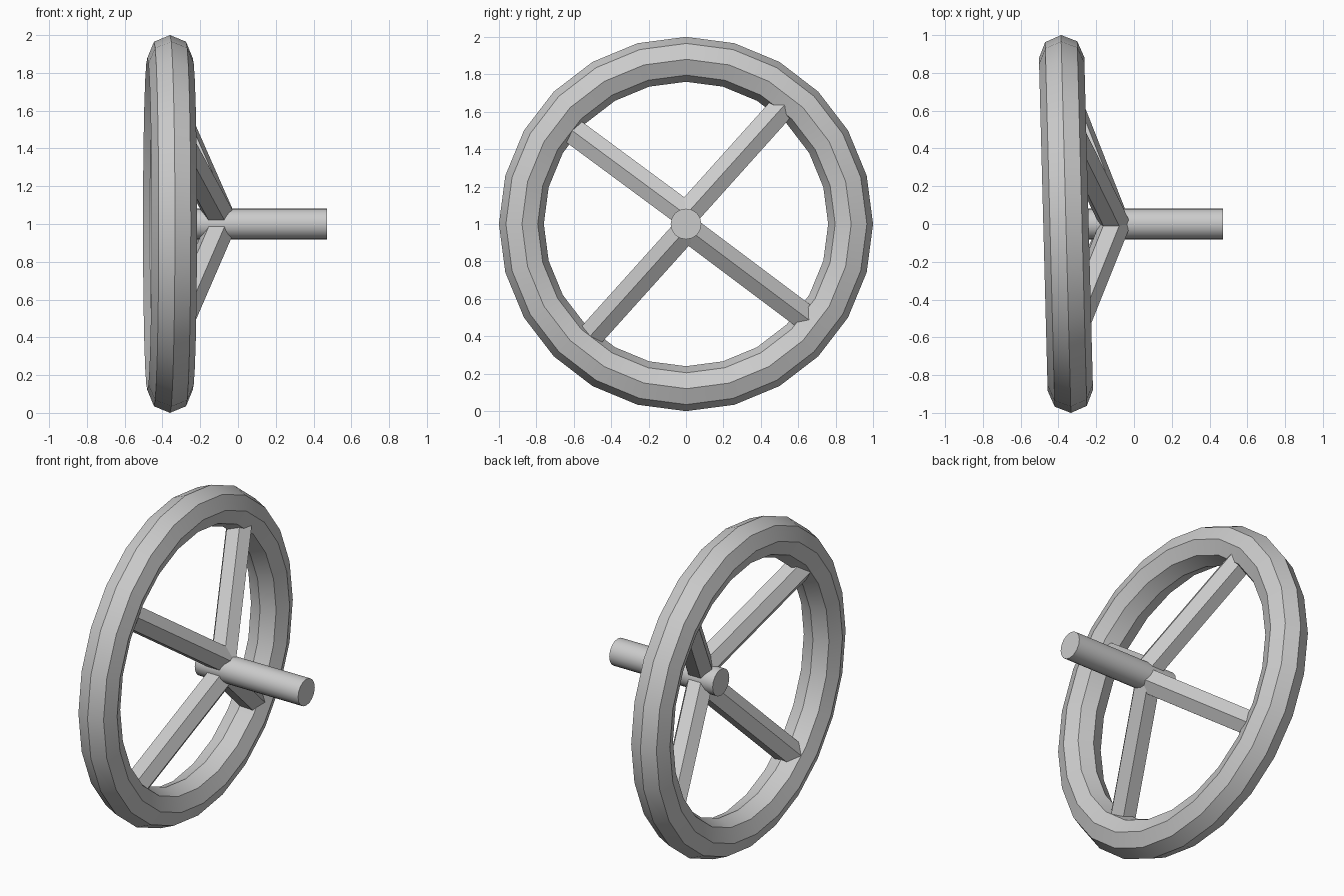
import bpy, math
from mathutils import Vector

if "Cube" in bpy.data.objects:
    bpy.data.objects.remove(bpy.data.objects["Cube"])


def smooth(obj, name):
    obj.name = name
    bpy.ops.object.shade_smooth_by_angle(angle=math.radians(30))
    return obj


def rod(name, start, end, radius, sides, roll=0.0):
    a, b = Vector(start), Vector(end)
    d = (b - a).normalized()
    # frame: local y of the rod lies along the world x axis as far as possible
    ref = Vector((1, 0, 0)) if abs(d.x) < 0.9 else Vector((0, 0, 1))
    u = (ref - d * ref.dot(d)).normalized()
    v = d.cross(u)
    rings = [[p + radius * (math.cos(t) * u + math.sin(t) * v)
              for t in (roll + 2 * math.pi * i / sides for i in range(sides))]
             for p in (a, b)]
    n = sides
    faces = [(i, (i + 1) % n, n + (i + 1) % n, n + i) for i in range(n)]
    faces += [tuple(reversed(range(n))), tuple(range(n, 2 * n))]
    mesh = bpy.data.meshes.new(name)
    mesh.from_pydata(rings[0] + rings[1], [], faces)
    obj = bpy.data.objects.new(name, mesh)
    bpy.context.collection.objects.link(obj)
    bpy.ops.object.select_all(action='DESELECT')
    obj.select_set(True)
    bpy.context.view_layer.objects.active = obj
    return smooth(obj, name)


# Rim: 24-sided ring with an octagonal section
bpy.ops.mesh.primitive_torus_add(
    major_segments=24, minor_segments=8, major_radius=0.88, minor_radius=0.12,
    location=(-0.36, 0, 1), rotation=(math.radians(-1.5), math.radians(90), 0))
smooth(bpy.context.object, "rim")

# Axle stub
rod("axle", (-0.24, 0, 1), (0.47, 0, 1), 0.082, 16)

# Spokes: inner height offset, then outer y and z relative to the centre
spokes = [(0.05, 0.53, 0.64), (0.05, -0.65, 0.53),
          (-0.03, -0.54, -0.63), (-0.02, 0.66, -0.515)]
for i, (dz, y, z) in enumerate(spokes):
    rod(f"spoke_{i + 1}", (-0.10, 0, 1 + dz), (-0.36, y, 1 + z), 0.08, 6)
